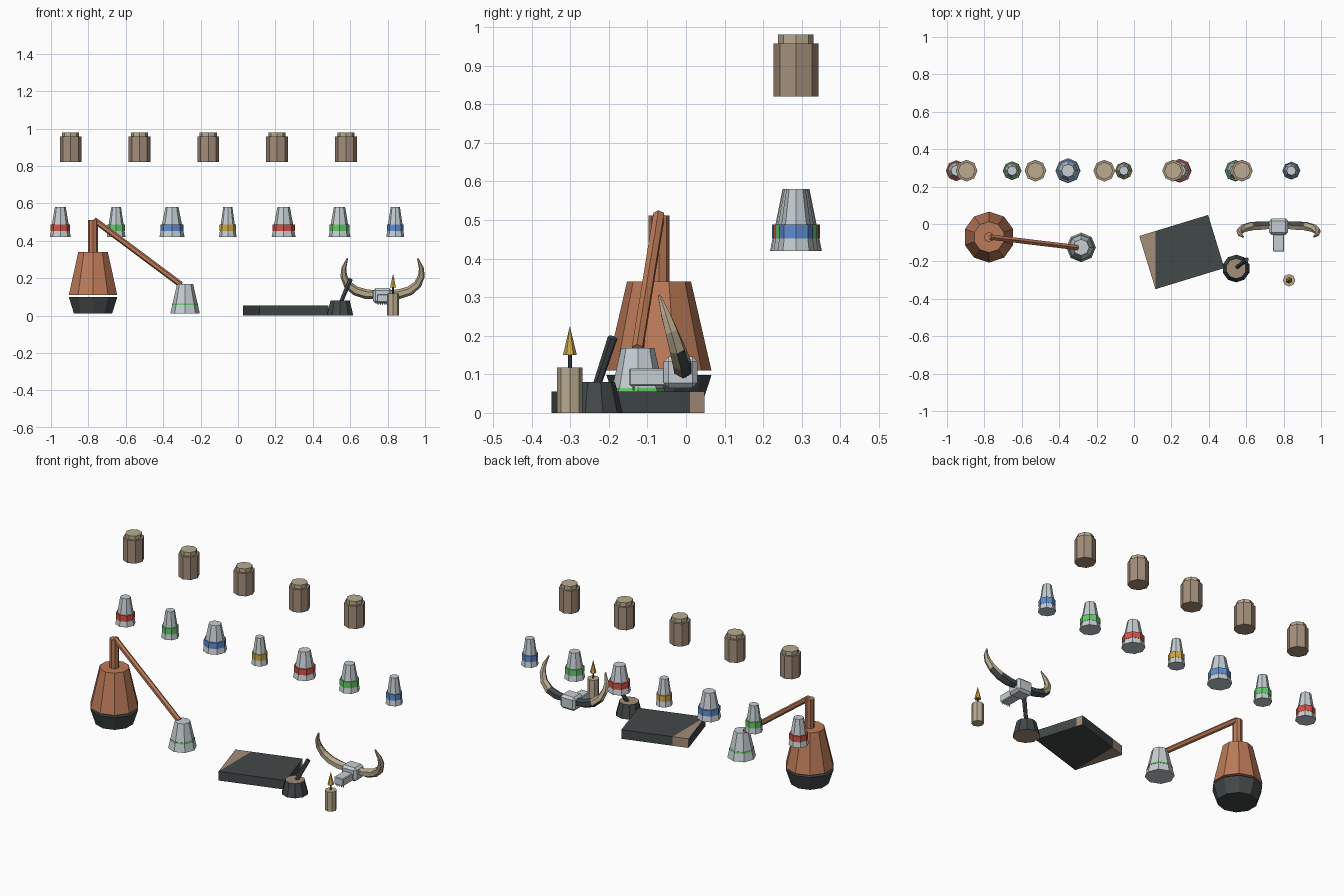
import bpy, bmesh, math
from mathutils import Vector, Matrix

if "Cube" in bpy.data.objects:
    bpy.data.objects.remove(bpy.data.objects["Cube"])


def make_material(name, r, g, b):
    m = bpy.data.materials.new(name)
    lin = [((c / 255 + 0.055) / 1.055) ** 2.4 for c in (r, g, b)]
    m.diffuse_color = (*lin, 1)
    m.use_nodes = True
    m.node_tree.nodes["Principled BSDF"].inputs["Base Color"].default_value = m.diffuse_color
    return m


COPPER = make_material("copper", 188, 122, 88)
DARK = make_material("dark iron", 66, 72, 73)
TAN = make_material("bone tan", 186, 171, 144)
BROWN = make_material("clay brown", 164, 142, 122)
GLASS = make_material("pale glass", 198, 207, 211)
RED = make_material("red", 214, 82, 68)
GREEN = make_material("green", 100, 204, 108)
BLUE = make_material("blue", 96, 142, 212)
GOLD = make_material("gold", 208, 168, 74)


def finish(bm, name, mats):
    bmesh.ops.recalc_face_normals(bm, faces=bm.faces)
    me = bpy.data.meshes.new(name)
    bm.to_mesh(me)
    bm.free()
    for m in mats:
        me.materials.append(m)
    ob = bpy.data.objects.new(name, me)
    bpy.context.collection.objects.link(ob)
    return ob


def tube(name, a, b, r1, r2, mat, sides=8, cap_mat=None):
    """Tapered cylinder from point a to point b; optional colour for end caps."""
    a, b = Vector(a), Vector(b)
    d = b - a
    turn = Matrix() if abs(d.x) + abs(d.y) < 1e-6 else d.to_track_quat('Z', 'Y').to_matrix().to_4x4()
    bm = bmesh.new()
    bmesh.ops.create_cone(bm, cap_ends=True, segments=sides, radius1=r1, radius2=r2,
                          depth=d.length, matrix=Matrix.Translation((a + b) / 2) @ turn)
    bm.normal_update()
    if cap_mat:
        for f in bm.faces:
            f.material_index = int(abs(f.normal.z) > 0.9)
    return finish(bm, name, [mat] + ([cap_mat] if cap_mat else []))


def upright(name, x, y, z0, z1, r1, r2, mat, sides=8, cap_mat=None):
    return tube(name, (x, y, z0), (x, y, z1), r1, r2, mat, sides, cap_mat)


def box(name, lo, hi, mat, bevel=0):
    lo, hi = Vector(lo), Vector(hi)
    bm = bmesh.new()
    bmesh.ops.create_cube(bm, size=1, matrix=Matrix.Translation((lo + hi) / 2)
                          @ Matrix.Diagonal((*(hi - lo), 1)))
    if bevel:
        bmesh.ops.bevel(bm, geom=bm.edges[:], offset=bevel, segments=1, affect='EDGES')
    return finish(bm, name, [mat])


# Upper row of clay jars with lids
for i in range(5):
    x = -0.895 + 0.368 * i
    upright(f"jar_{i}", x, 0.285, 0.82, 0.957, 0.058, 0.058, BROWN)
    upright(f"jar_lid_{i}", x, 0.285, 0.957, 0.98, 0.046, 0.046, TAN)

# Middle row of tapered flasks with coloured bands
flasks = [(0.056, RED), (0.05, GREEN), (0.067, BLUE), (0.047, GOLD),
          (0.064, RED), (0.058, GREEN), (0.048, BLUE)]
for i, (r, band) in enumerate(flasks):
    x = -0.95 + 0.2985 * i
    upright(f"flask_{i}", x, 0.285, 0.42, 0.58, r, r * 0.52, GLASS)
    upright(f"flask_band_{i}", x, 0.285, 0.452, 0.488, r * 0.93, r * 0.93, band)

# Still: kettle, copper hood, neck, condenser pipe
SX, SY = -0.775, -0.07
upright("still_kettle", SX, SY, 0.01, 0.098, 0.107, 0.136, DARK, 10)
upright("still_hood", SX, SY, 0.11, 0.34, 0.136, 0.083, COPPER, 10)
upright("still_neck", SX, SY, 0.34, 0.512, 0.027, 0.027, COPPER)
tube("condenser_pipe", (-0.77, -0.07, 0.512), (-0.305, -0.126, 0.165), 0.016, 0.016, COPPER, 6)

# Receiving flask with green level ring
upright("receiver_flask", -0.283, -0.125, 0.01, 0.168, 0.079, 0.043, GLASS)
upright("receiver_ring", -0.283, -0.125, 0.056, 0.065, 0.0705, 0.0685, GREEN)

# Closed book, turned on the table, with tan patches at two ends
bm = bmesh.new()
turn = Matrix.Rotation(math.radians(17), 4, 'Z')
bmesh.ops.create_cube(bm, size=1, matrix=Matrix.Translation((0.2555, -0.15, 0.0275)) @ turn
                      @ Matrix.Diagonal((0.385, 0.297, 0.055, 1)))
for co, no in (((0.115, 0, 0), (1, 0, 0)), ((0, 0.01, 0), (0, 1, 0))):
    bmesh.ops.bisect_plane(bm, geom=bm.verts[:] + bm.edges[:] + bm.faces[:], plane_co=co, plane_no=no)
bmesh.ops.recalc_face_normals(bm, faces=bm.faces)
for f in bm.faces:
    c, n = f.calc_center_median(), f.normal
    left = c.x < 0.115 and n.y > -0.2
    right_end = n.x > 0.8 and c.y > 0.01
    f.material_index = int(left or right_end)
finish(bm, "book", [DARK, BROWN])

# Mortar and pestle
upright("mortar", 0.546, -0.238, 0, 0.08, 0.074, 0.054, DARK, 10, cap_mat=BROWN)
tube("pestle", (0.546, -0.235, 0.06), (0.602, -0.19, 0.195), 0.011, 0.013, DARK, 6)

# Candle
CX, CY = 0.829, -0.301
upright("candle", CX, CY, 0, 0.117, 0.033, 0.033, TAN)
upright("candle_wick", CX, CY, 0.117, 0.15, 0.005, 0.005, DARK, 6)
upright("candle_flame", CX, CY, 0.15, 0.225, 0.018, 0, GOLD, 6)

# Horned skull: cranium, snout, teeth
HX = 0.773
box("skull_cranium", (HX - 0.05, -0.058, 0.065), (HX + 0.05, 0.03, 0.146), GLASS, 0.013)
box("skull_snout", (HX - 0.03, -0.148, 0.07), (HX + 0.03, -0.045, 0.115), GLASS, 0.004)
for i in range(5):
    upright(f"skull_tooth_{i}", HX - 0.024 + 0.012 * i, -0.136, 0.057, 0.074, 0.0015, 0.006, GLASS, 4)

# Horns: curved tapered sweep, mirrored (offset from skull centre, y, z, radius)
path = [(0.03, -0.005, 0.112, 0.022), (0.09, -0.008, 0.115, 0.026), (0.145, -0.012, 0.132, 0.025),
        (0.188, -0.023, 0.167, 0.022), (0.208, -0.038, 0.212, 0.018), (0.207, -0.053, 0.255, 0.013),
        (0.188, -0.069, 0.305, 0.004)]
for side, sx in (("left", -1), ("right", 1)):
    pts = [Vector((HX + sx * p[0], p[1], p[2])) for p in path]
    bm = bmesh.new()
    rings = []
    for i, p in enumerate(pts):
        t = (pts[min(i + 1, len(pts) - 1)] - pts[max(i - 1, 0)]).normalized()
        u = t.cross(Vector((0, 1, 0))).normalized()
        v = t.cross(u)
        rings.append([bm.verts.new(p + path[i][3] * (u * math.cos(k * math.pi / 3)
                                                     + v * math.sin(k * math.pi / 3))) for k in range(6)])
    for r0, r1 in zip(rings, rings[1:]):
        for k in range(6):
            bm.faces.new((r0[k], r0[(k + 1) % 6], r1[(k + 1) % 6], r1[k]))
    bm.faces.new(rings[0])
    bm.faces.new(rings[-1])
    bmesh.ops.recalc_face_normals(bm, faces=bm.faces)
    for f in bm.faces:  # dark back of the horn root
        f.material_index = int(f.normal.y > 0.4 and f.calc_center_median().z < 0.15)
    finish(bm, f"horn_{side}", [TAN, DARK])
